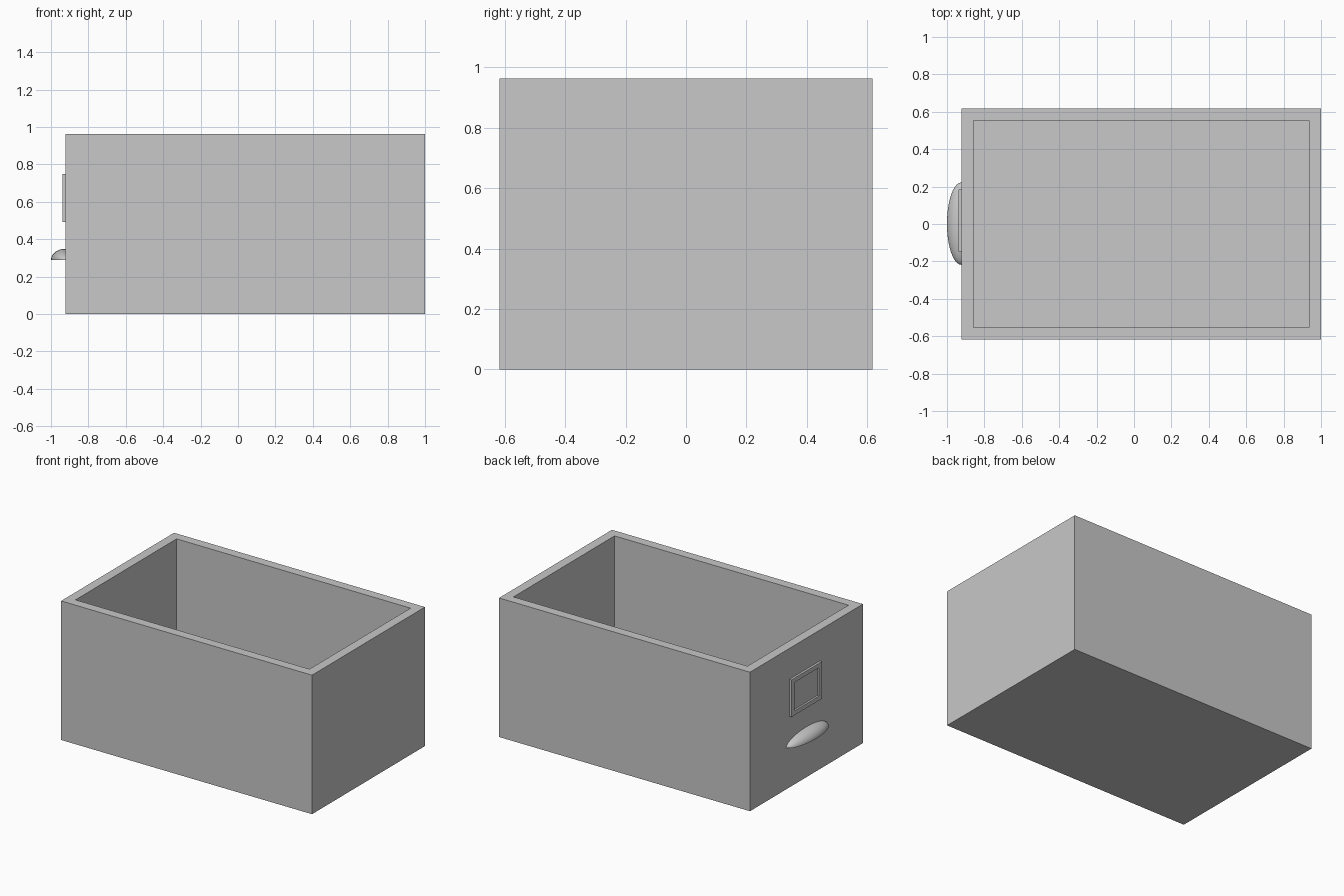
import bpy
import bmesh
from mathutils import Matrix, Vector

cube = bpy.data.objects.get("Cube")
if cube:
    bpy.data.objects.remove(cube)

grey = bpy.data.materials.new("plain grey")
grey.use_nodes = True
grey.diffuse_color = (0.577, 0.577, 0.577, 1)
grey.node_tree.nodes["Principled BSDF"].inputs["Base Color"].default_value = grey.diffuse_color

WALL_X = -0.923   # outer face carrying the fittings
HEIGHT = 0.963
WALL = 0.065


def finish(name, bm):
    bmesh.ops.recalc_face_normals(bm, faces=bm.faces)
    mesh = bpy.data.meshes.new(name)
    bm.to_mesh(mesh)
    bm.free()
    mesh.materials.append(grey)
    obj = bpy.data.objects.new(name, mesh)
    bpy.context.collection.objects.link(obj)
    return obj


def block(low, high):
    bm = bmesh.new()
    low, high = Vector(low), Vector(high)
    matrix = Matrix.Translation((low + high) / 2) @ Matrix.Diagonal((*(high - low), 1))
    bmesh.ops.create_cube(bm, size=1, matrix=matrix)
    return bm


def face_towards(bm, direction):
    bm.normal_update()
    return max(bm.faces, key=lambda f: f.normal.dot(Vector(direction)))


def hollow(bm, direction, rim, depth):
    """Inset one face of a block and push it inwards."""
    face = face_towards(bm, direction)
    bmesh.ops.inset_region(bm, faces=[face], thickness=rim, use_even_offset=True)
    extruded = bmesh.ops.extrude_discrete_faces(bm, faces=[face])["faces"]
    bmesh.ops.translate(bm, verts=extruded[0].verts, vec=Vector(direction) * -depth)


def quarter_ellipsoid(bm, radii):
    """Add the -x, +z quarter of an ellipsoid as an open surface."""
    sphere = bmesh.ops.create_uvsphere(bm, u_segments=48, v_segments=24, radius=1,
                                       matrix=Matrix.Rotation(1.5707963, 4, "X"))
    unwanted = [v for v in sphere["verts"] if v.co.x > 0.001 or v.co.z < -0.001]
    kept = [v for v in sphere["verts"] if v not in unwanted]
    bmesh.ops.delete(bm, geom=unwanted, context="VERTS")
    bmesh.ops.transform(bm, verts=kept, matrix=Matrix.Diagonal((*radii, 1)))


# Open box with thick walls and a floor
bm = block((WALL_X, -0.618, 0), (1, 0.618, HEIGHT))
hollow(bm, (0, 0, 1), WALL, HEIGHT - WALL)
finish("drawer_box", bm)

# Raised label frame, recessed almost to the wall
bm = block((WALL_X - 0.016, -0.147, 0.492), (WALL_X, 0.184, 0.749))
hollow(bm, (-1, 0, 0), 0.03, 0.013)
finish("label_frame", bm)

# Cup pull: outer and inner shells joined along a flat rim, open underneath
bm = bmesh.new()
quarter_ellipsoid(bm, (0.077, 0.22, 0.061))
quarter_ellipsoid(bm, (0.067, 0.21, 0.051))
bmesh.ops.bridge_loops(bm, edges=[e for e in bm.edges if e.is_boundary])
bmesh.ops.translate(bm, verts=bm.verts, vec=(WALL_X, 0.002, 0.288))
pull = finish("cup_pull", bm)

bpy.ops.object.select_all(action="DESELECT")
pull.select_set(True)
bpy.context.view_layer.objects.active = pull
bpy.ops.object.shade_smooth_by_angle()
